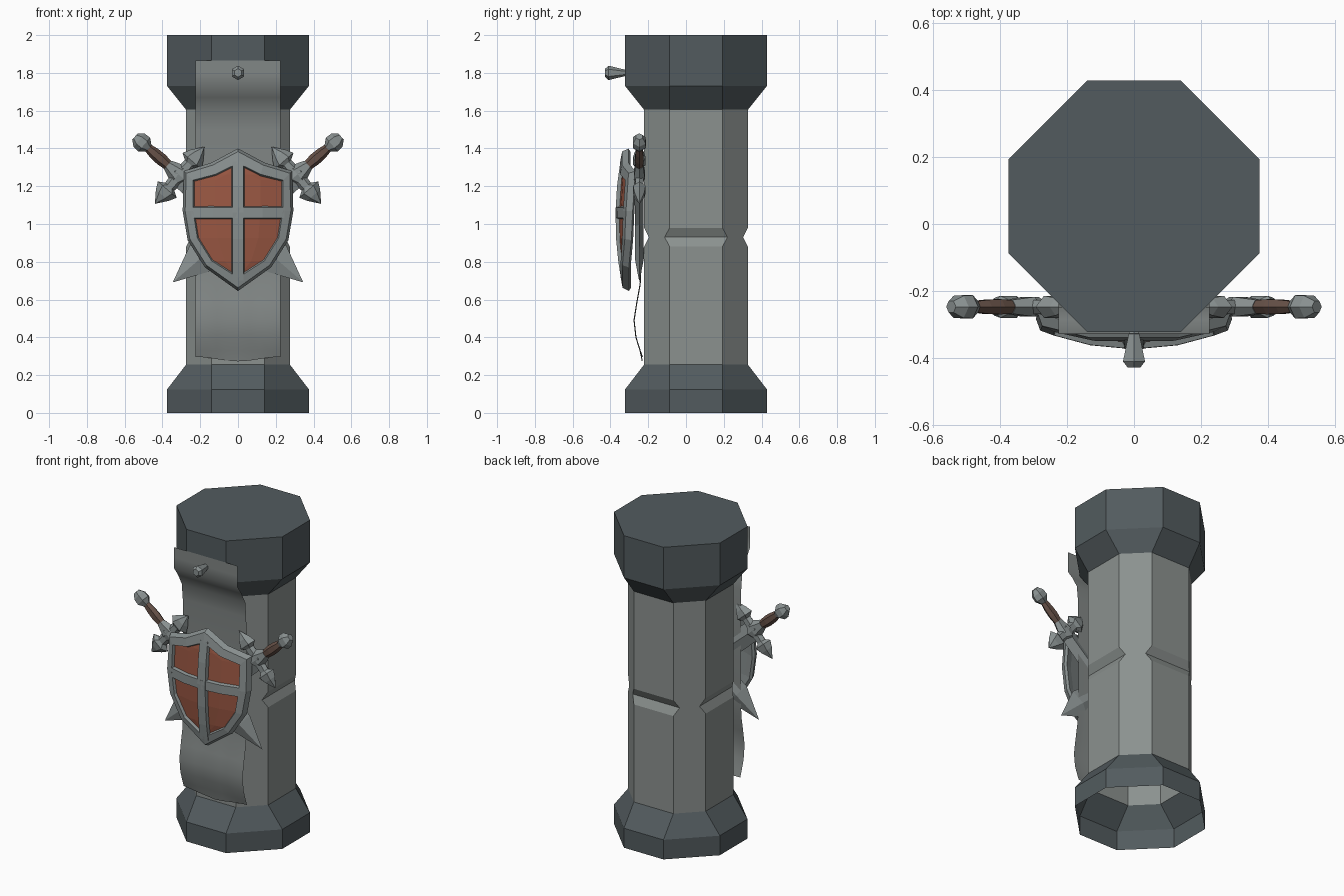
import bpy, bmesh, math
from mathutils import Matrix, Vector

if "Cube" in bpy.data.objects:
    bpy.data.objects.remove(bpy.data.objects["Cube"])


def material(name, rgb):
    m = bpy.data.materials.new(name)
    m.use_nodes = True
    m.diffuse_color = (*rgb, 1)
    m.node_tree.nodes["Principled BSDF"].inputs["Base Color"].default_value = (*rgb, 1)
    return m


SLATE = material("dark slate", (0.085, 0.105, 0.113))
STONE = material("grey stone", (0.26, 0.285, 0.275))
CLOTH = material("grey cloth", (0.225, 0.245, 0.24))
METAL = material("grey metal", (0.25, 0.28, 0.28))
RED = material("rust red", (0.32, 0.095, 0.055))
BROWN = material("brown leather", (0.13, 0.08, 0.062))


def build(name, verts, faces, mat, matrix=None, recalc=True):
    bm = bmesh.new()
    vs = [bm.verts.new(v) for v in verts]
    for f in faces:
        bm.faces.new([vs[i] for i in f])
    if matrix:
        bm.transform(matrix)
    bmesh.ops.remove_doubles(bm, verts=bm.verts, dist=0.0005)
    if recalc:
        bmesh.ops.recalc_face_normals(bm, faces=bm.faces)
    mesh = bpy.data.meshes.new(name)
    bm.to_mesh(mesh)
    bm.free()
    mesh.materials.append(mat)
    ob = bpy.data.objects.new(name, mesh)
    bpy.context.collection.objects.link(ob)
    return ob


def bridge(rings, loop=False):
    """Quads between consecutive rings of equal length."""
    n, k = len(rings[0]), len(rings)
    verts = [v for r in rings for v in r]
    faces = [(i * n + j, i * n + (j + 1) % n, (i + 1) % k * n + (j + 1) % n, (i + 1) % k * n + j)
             for i in range(k if loop else k - 1) for j in range(n)]
    return verts, faces


# --- Octagonal column: each level is (z, half width, half flat side)
CENTRE_Y = 0.053


def column(name, levels, mat, top=False):
    rings = []
    for z, a, b in levels:
        pts = [(a, -b), (a, b), (b, a), (-b, a), (-a, b), (-a, -b), (-b, -a), (b, -a)]
        rings.append([(x, y + CENTRE_Y, z) for x, y in pts])
    verts, faces = bridge(rings)
    if top:
        faces.append(tuple(range(len(verts) - 8, len(verts))))
    build(name, verts, faces, mat, recalc=False)


W, N, F = 0.375, 0.275, 0.14
column("column_base", [(0, W, F), (0.125, W, F), (0.255, N, F)], SLATE)
# the V groove cuts the four main sides and leaves the diagonals flat
column("column_shaft", [(0.255, N, F), (0.88, N, F), (0.93, N - 0.026, F + 0.026),
                        (0.98, N, F), (1.605, N, F)], STONE)
column("column_cap", [(1.605, N, F), (1.73, W, F), (2, W, F)], SLATE, top=True)

# --- Hanging banner: a thin cloth sheet following the column
profile = [(1.865, -0.328), (1.8, -0.327), (1.73, -0.326), (1.67, -0.285), (1.6, -0.248),
           (1.5, -0.238), (1.2, -0.236), (0.8, -0.234), (0.68, -0.24), (0.58, -0.258),
           (0.49, -0.272), (0.4, -0.262), (0.33, -0.24), (0.285, -0.228)]
cols = 9
verts, faces = [], []
for z, y in profile:
    for c in range(cols):
        t = c / (cols - 1)
        ripple = 0.006 * math.sin(t * 9) if z < 0.7 else 0
        drop = 0.012 * math.cos(t * 2 * math.pi) if z < 0.3 else 0
        verts.append((-0.225 + 0.45 * t, y - abs(ripple), z + drop))
for r in range(len(profile) - 1):
    for c in range(cols - 1):
        i = r * cols + c
        faces.append((i, i + cols, i + cols + 1, i + 1))
banner = build("banner", verts, faces, CLOTH, recalc=False)
for p in banner.data.polygons:
    p.use_smooth = True


# --- Lofted solids along local z: sections are (z, half x, half y)
def loft(name, sections, sides, mat, matrix):
    rings = [[(hx * math.cos(math.tau * i / sides), hy * math.sin(math.tau * i / sides), z)
              for i in range(sides)] for z, hx, hy in sections]
    verts, faces = bridge(rings)
    if sections[0][1]:
        faces.append(tuple(range(sides)))
    if sections[-1][1]:
        faces.append(tuple(range(len(verts) - sides, len(verts))))
    # collapse zero-width ends to triangles
    return build(name, verts, faces, mat, matrix)


nail_frame = (Matrix.Translation((0, -0.31, 1.8)) @ Matrix.Rotation(math.pi / 2, 4, "X")
              @ Matrix.Rotation(math.pi / 2, 4, "Z"))
loft("banner_nail", [(0, 0.014, 0.014), (0.1, 0.038, 0.038), (0.118, 0.022, 0.022)],
     6, METAL, nail_frame)

# --- Crossed swords behind the shield
guard_half = [(0.035, 0.036, 0.024), (0.08, 0.032, 0.024), (0.1, 0.066, 0.038),
              (0.14, 0.045, 0.03), (0.2, 0, 0)]
guard = [(-z, a, b) for z, a, b in reversed(guard_half)] + [(0, 0.065, 0.034)] + guard_half
for side, label in ((1, "left"), (-1, "right")):
    frame = (Matrix.Diagonal((side, 1, 1, 1)) @ Matrix.Translation((0.3, -0.247, 1.25))
             @ Matrix.Rotation(math.radians(49.1), 4, "Y"))
    loft(label + "_sword_blade", [(-0.854, 0, 0), (-0.66, 0.088, 0.024), (-0.4, 0.07, 0.022),
                                  (0, 0.06, 0.022)], 4, METAL, frame)
    loft(label + "_sword_guard", guard, 6, METAL,
         frame @ Matrix.Translation((0, 0, 0.012)) @ Matrix.Rotation(math.pi / 2, 4, "Y"))
    loft(label + "_sword_collar", [(0.02, 0.06, 0.034), (0.095, 0.03, 0.024)], 6, METAL, frame)
    loft(label + "_sword_grip", [(0.07, 0.025, 0.02), (0.14, 0.033, 0.026), (0.19, 0.031, 0.024),
                                 (0.25, 0.02, 0.017)], 6, BROWN, frame)
    loft(label + "_sword_pommel", [(0.228, 0.022, 0.02), (0.26, 0.048, 0.04),
                                   (0.295, 0.046, 0.038), (0.325, 0.022, 0.02)], 6, METAL, frame)


# --- Shield: flat outlines bent onto a shallow dome
def bend(x, z, depth):
    y = -0.374 + 0.06 * (x / 0.29) ** 2 + 0.04 * ((z - 1.03) / 0.375) ** 2
    return (x, y + depth, z)


def full_loop(half):
    return half + [(-x, z) for x, z in reversed(half[1:-1])]


outer = [(0, 1.4), (0.14, 1.325), (0.287, 1.28), (0.293, 1.07), (0.267, 0.915),
         (0.175, 0.77), (0, 0.645)]
inner = [(0, 1.322), (0.12, 1.263), (0.238, 1.232), (0.238, 1.07), (0.215, 0.925),
         (0.14, 0.805), (0, 0.715)]


def ring(half, scale, depth):
    return [bend(x * scale, 1.03 + (z - 1.03) * scale, depth) for x, z in full_loop(half)]


verts, faces = bridge([ring(outer, 0.95, 0.045), ring(outer, 1, 0.03), ring(outer, 0.955, 0),
                       ring(inner, 1, 0), ring(inner, 0.96, 0.026), ring(inner, 0.96, 0.045)],
                      loop=True)
build("shield_rim", verts, faces, METAL)


def shield_plate(name, half, depth, mat, flip):
    rows = [[bend(x * k / 2, z, depth) for k in range(-2, 3)] for x, z in half]
    verts = [v for r in rows for v in r]
    faces = []
    for r in range(len(rows) - 1):
        for c in range(4):
            i = r * 5 + c
            q = (i, i + 5, i + 6, i + 1)
            # the pointed ends are single vertices
            ids = []
            for j in q:
                if not any((Vector(verts[j]) - Vector(verts[k])).length < 1e-5 for k in ids):
                    ids.append(j)
            faces.append(tuple(reversed(ids)) if flip else tuple(ids))
    build(name, verts, faces, mat, recalc=False)


shield_plate("shield_panel", inner, 0.018, RED, False)
shield_plate("shield_back", inner, 0.045, METAL, True)


# cross bars with sloped sides
def bar(name, path, vertical):
    rings = []
    for t in path:
        section = [(-0.036, 0.026), (-0.028, 0), (0.028, 0), (0.036, 0.026)]
        rings.append([bend(s, t, d) if vertical else bend(t, 1.06 + s, d) for s, d in section])
    verts, faces = bridge(rings)
    faces += [(0, 1, 2, 3), tuple(range(len(verts) - 4, len(verts)))]
    build(name, verts, faces, METAL)


bar("shield_upright_bar", [0.7, 0.8, 0.92, 1.06, 1.2, 1.33], True)
bar("shield_cross_bar", [-0.245, -0.13, 0, 0.13, 0.245], False)
